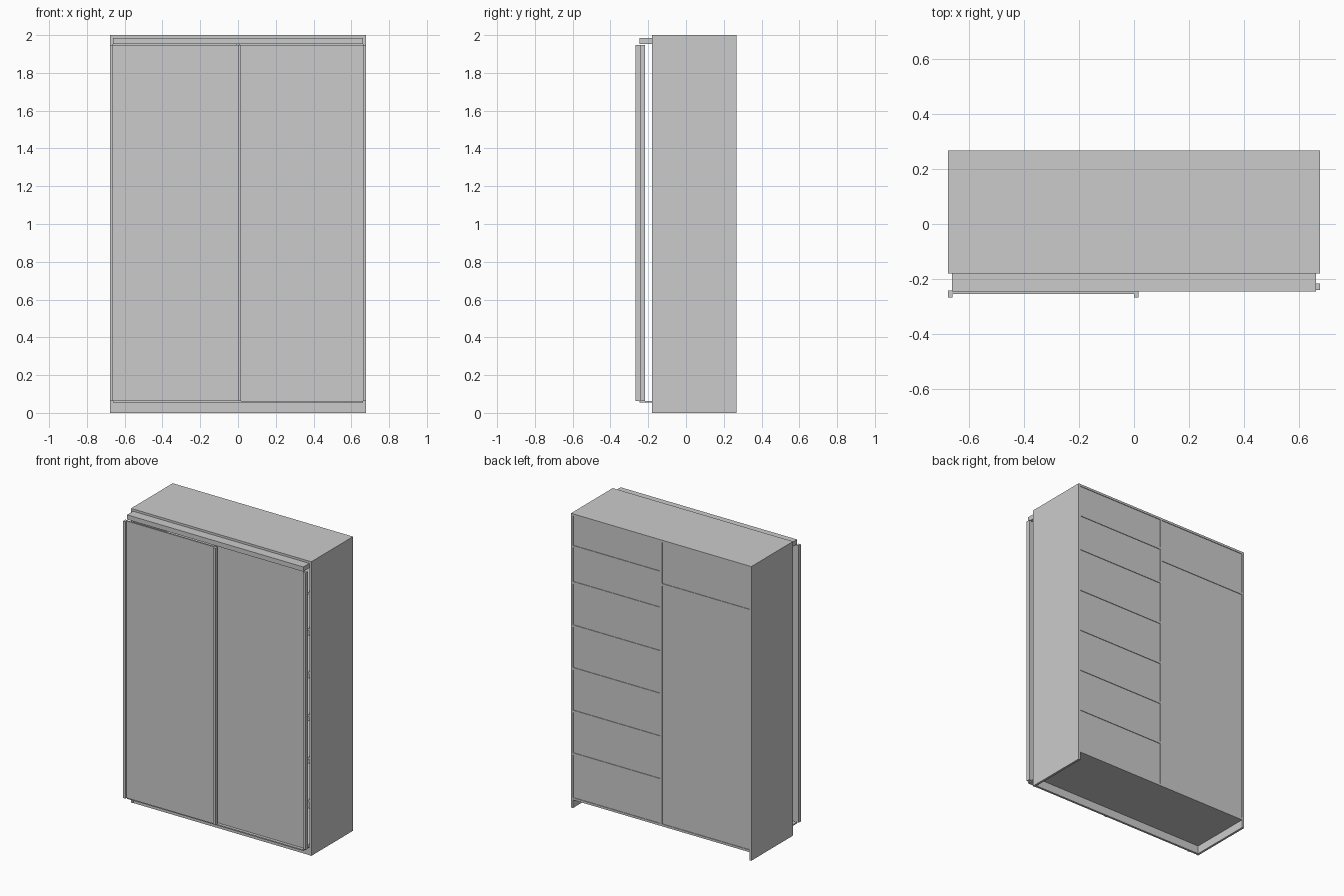
import bpy
import bmesh
from mathutils import Vector

if "Cube" in bpy.data.objects:
    bpy.data.objects.remove(bpy.data.objects["Cube"])

# One flat grey for the whole wardrobe
grey = bpy.data.materials.new("light_grey")
grey.diffuse_color = (0.6, 0.6, 0.6, 1)
grey.use_nodes = True
grey.node_tree.nodes["Principled BSDF"].inputs["Base Color"].default_value = grey.diffuse_color


def box(name, x, y, z):
    """Axis-aligned box from (min, max) ranges."""
    bm = bmesh.new()
    bmesh.ops.create_cube(bm, size=1)
    for v in bm.verts:
        v.co = Vector([r[0] if c < 0 else r[1] for c, r in zip(v.co, (x, y, z))])
    mesh = bpy.data.meshes.new(name)
    bm.to_mesh(mesh)
    bm.free()
    mesh.materials.append(grey)
    ob = bpy.data.objects.new(name, mesh)
    bpy.context.collection.objects.link(ob)
    return ob


W = 0.678            # half width
T = 0.015            # board thickness
FRONT, BACK = -0.181, 0.267
IN = W - T           # inner half width
DEPTH = (FRONT, BACK)

# Carcass: sides, top, floor, divider, plinth
box("left_side", (-W, -IN), DEPTH, (0, 2))
box("right_side", (IN, W), DEPTH, (0, 2))
box("top_board", (-IN, IN), DEPTH, (2 - T, 2))
box("floor_board", (-IN, IN), DEPTH, (0.055, 0.055 + T))
box("divider", (-T / 2, T / 2), DEPTH, (0.07, 2 - T))
box("plinth", (-IN, IN), (FRONT + 0.003, FRONT + 0.003 + T), (0, 0.055))

# Back panels, set in slightly so the board edges show
box("back_panel_left", (-IN, -T / 2), (BACK - 0.009, BACK - 0.004), (0.07, 2 - T))
box("back_panel_right", (T / 2, IN), (BACK - 0.009, BACK - 0.004), (0.07, 2 - T))

# Shelves: one on the hanging side, six on the shelf side
box("hat_shelf", (-IN, -T / 2), DEPTH, (1.69, 1.69 + T))
for i, z in enumerate((0.36, 0.65, 0.94, 1.23, 1.525, 1.77)):
    box(f"shelf_{i + 1}", (T / 2, IN), DEPTH, (z, z + T))

# Sliding rails
box("top_rail", (-IN, IN), (-0.245, FRONT), (1.953, 1.985))
box("bottom_rail", (-IN, IN), (-0.245, FRONT), (0.054, 0.062))


# Sliding doors: a panel between two deeper edge strips
def door(name, x0, x1, front):
    z = (0.064, 1.947)
    s = 0.017
    box(name + "_panel", (x0 + s, x1 - s), (front + 0.013, front + 0.023), z)
    box(name + "_left_strip", (x0, x0 + s), (front, front + 0.025), z)
    box(name + "_right_strip", (x1 - s, x1), (front, front + 0.025), z)


door("left_door", -W, 0.017, -0.267)
door("right_door", -0.017, W, -0.241)
